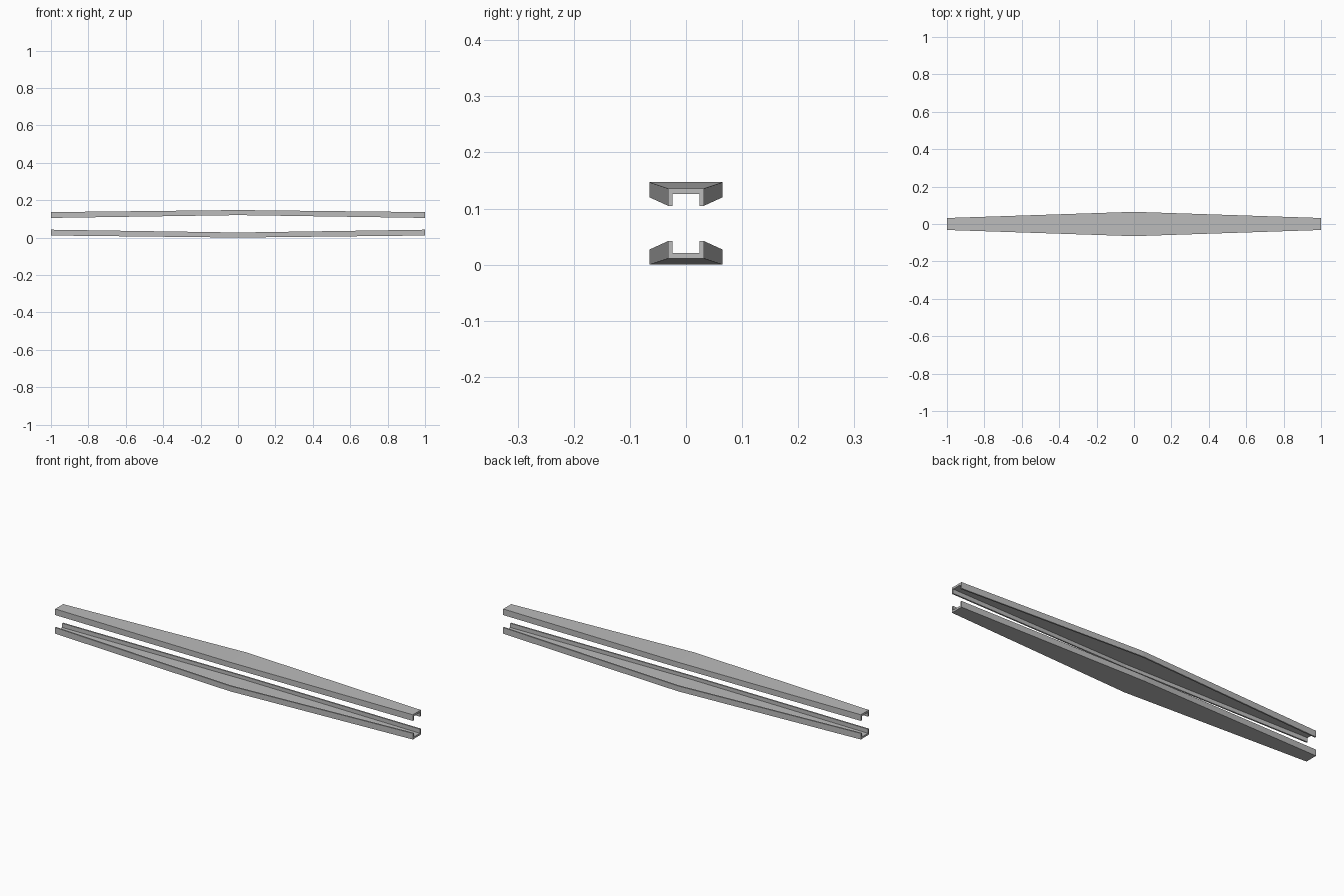
import bpy
import bmesh

cube = bpy.data.objects.get("Cube")
if cube:
    bpy.data.objects.remove(cube, do_unlink=True)

# Plain grey metal
grey = bpy.data.materials.new("grey_metal")
grey.use_nodes = True
colour = (0.5, 0.5, 0.5, 1)
grey.diffuse_color = colour
grey.node_tree.nodes["Principled BSDF"].inputs["Base Color"].default_value = colour

MID_Z = 0.0735   # plane midway between the two channels
WEB = 0.010      # thickness of the flat web
WALL = 0.0075    # thickness of the side flanges


def section(half_width, outer, tip):
    """U-shaped cross-section as (y, height from the middle plane)."""
    inner = half_width - WALL
    half = [(half_width, outer), (half_width, tip),
            (inner, tip), (inner, outer - WEB)]
    return half + [(-y, h) for y, h in reversed(half)]


def channel(name, side):
    """Tapered channel lofted from end to middle to end."""
    end = section(0.032, 0.0625, 0.0315)
    middle = section(0.065, 0.0735, 0.0465)
    bm = bmesh.new()
    rings = [[bm.verts.new((x, y, MID_Z + side * h)) for y, h in prof]
             for x, prof in ((-1, end), (0, middle), (1, end))]
    count = len(end)
    for a, b in zip(rings, rings[1:]):
        for i in range(count):
            j = (i + 1) % count
            bm.faces.new((a[i], a[j], b[j], b[i]))
    # End caps: two flanges and the web between them
    for ring in (rings[0], rings[-1]):
        for ids in ((0, 1, 2, 3), (0, 3, 4, 7), (4, 5, 6, 7)):
            bm.faces.new([ring[i] for i in ids])
    bmesh.ops.recalc_face_normals(bm, faces=bm.faces)
    mesh = bpy.data.meshes.new(name)
    bm.to_mesh(mesh)
    bm.free()
    mesh.materials.append(grey)
    obj = bpy.data.objects.new(name, mesh)
    bpy.context.collection.objects.link(obj)


channel("upper_channel", 1)
channel("lower_channel", -1)
